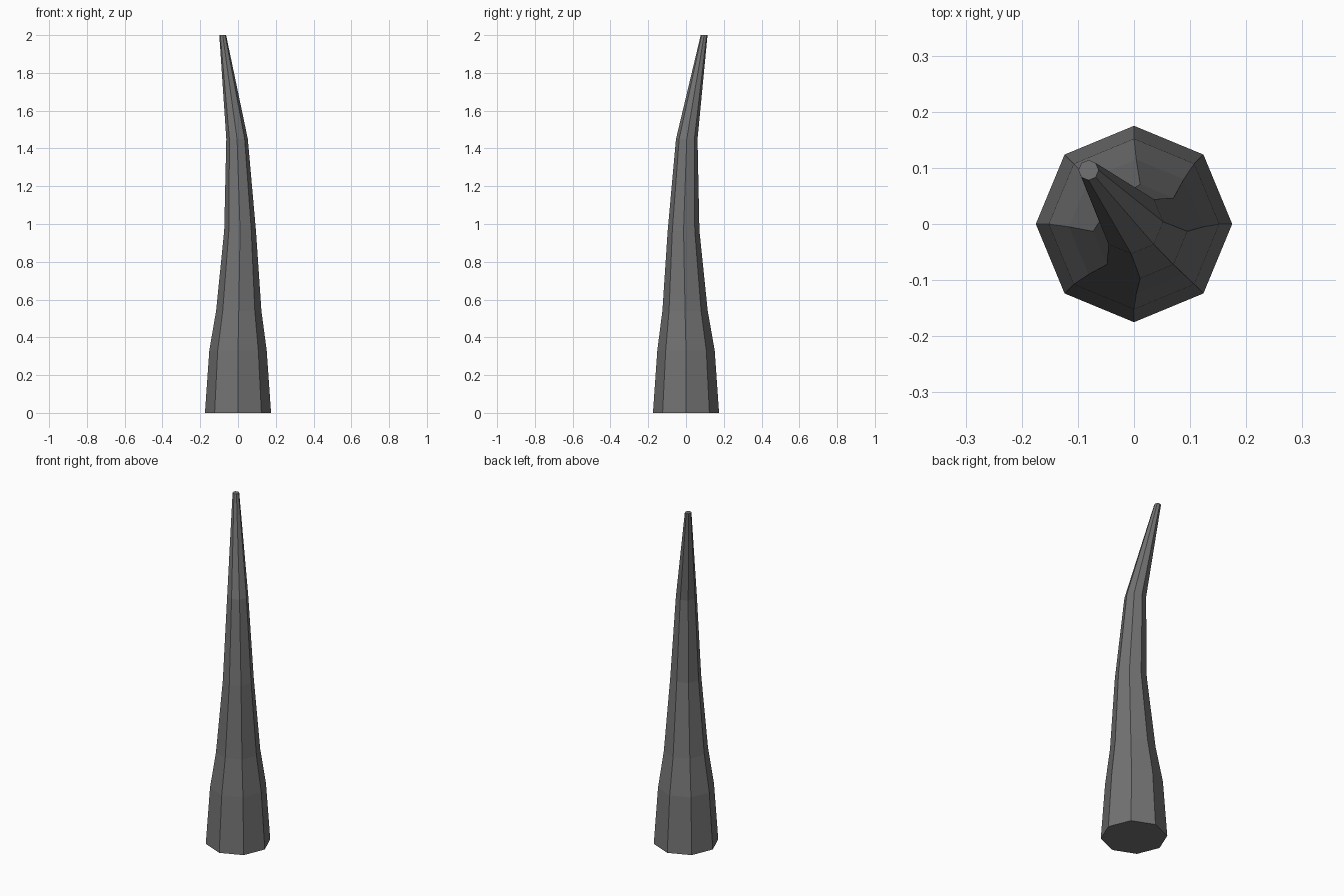
import bpy, bmesh, math

if "Cube" in bpy.data.objects:
    bpy.data.objects.remove(bpy.data.objects["Cube"])

# Single flat grey
grey = bpy.data.materials.new("dark_grey")
grey.diffuse_color = (0.17, 0.17, 0.17, 1)
grey.use_nodes = True
grey.node_tree.nodes["Principled BSDF"].inputs["Base Color"].default_value = grey.diffuse_color

# Bent tapering spike: (height, centre x, centre y, radius) per ring
RINGS = [
    (0.00, 0.0, 0.0, 0.175),
    (0.33, 0.0, 0.0, 0.152),
    (0.54, 0.004, -0.005, 0.12),
    (0.965, 0.011, -0.013, 0.084),
    (1.45, -0.005, 0.004, 0.057),
    (2.00, -0.081, 0.096, 0.018),
]
SIDES = 8

bm = bmesh.new()
rings = []
for z, cx, cy, r in RINGS:
    rings.append([bm.verts.new((cx + r * math.cos(i * math.tau / SIDES),
                                cy + r * math.sin(i * math.tau / SIDES), z))
                  for i in range(SIDES)])
# Sides
for a, b in zip(rings, rings[1:]):
    for i in range(SIDES):
        j = (i + 1) % SIDES
        bm.faces.new((a[i], a[j], b[j], b[i]))
# End caps
bm.faces.new(rings[0][::-1])
bm.faces.new(rings[-1])

mesh = bpy.data.meshes.new("bent_spike")
bm.to_mesh(mesh)
bm.free()
mesh.materials.append(grey)
bpy.context.collection.objects.link(bpy.data.objects.new("bent_spike", mesh))
